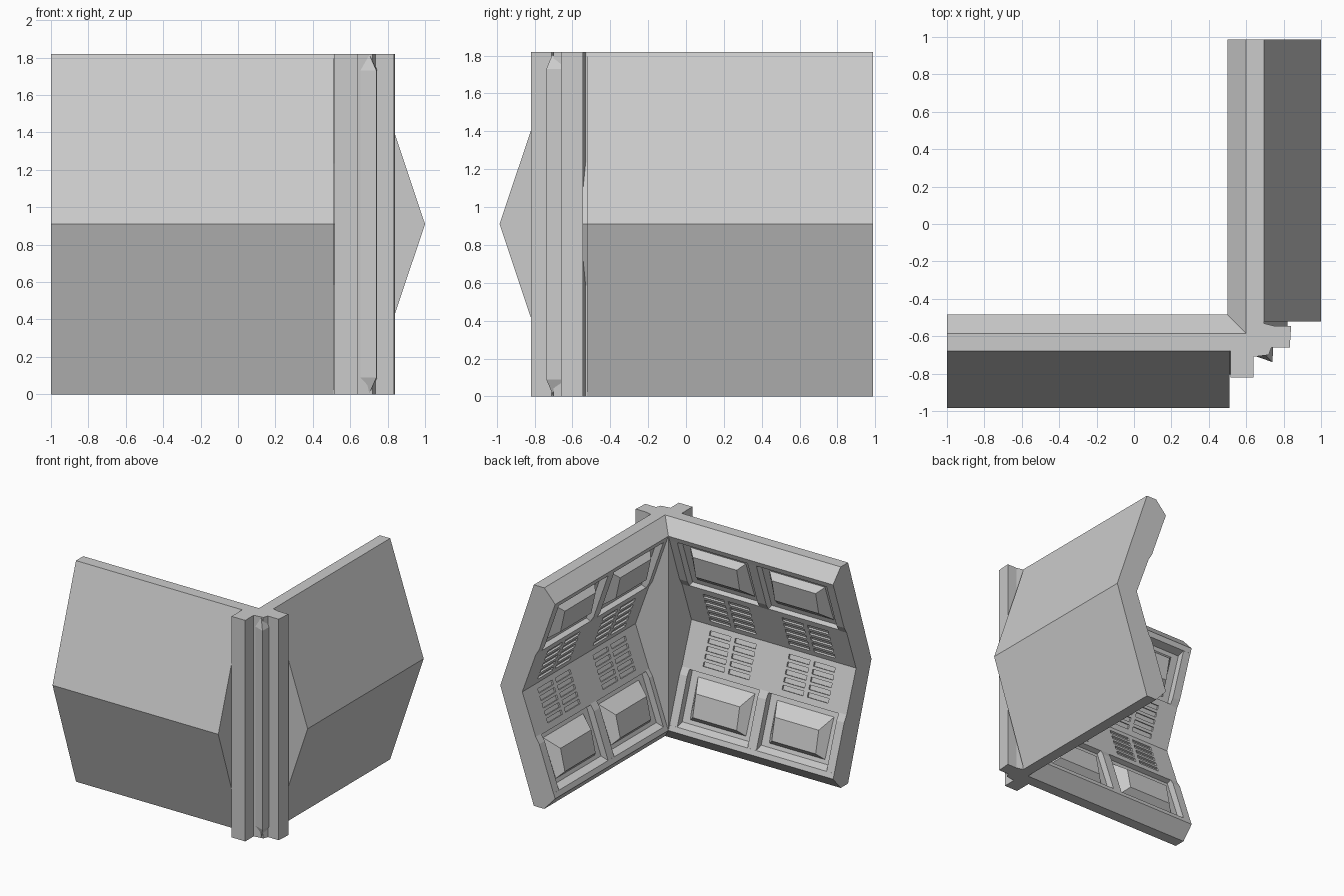
import bpy, bmesh

if "Cube" in bpy.data.objects:
    bpy.data.objects.remove(bpy.data.objects["Cube"])

H = 1.82   # wall height


def wing_point(wing, t, d, z):
    """t runs along the wall toward the corner, d is distance outward."""
    return (t, 0.015 - d, z) if wing == "left" else (d, -t - 0.0125, z)


def loft(bm, rings):
    """Closed solid through rings of points."""
    vs = [[bm.verts.new(p) for p in r] for r in rings]
    n = len(vs[0])
    for a, b in zip(vs, vs[1:]):
        for i in range(n):
            j = (i + 1) % n
            bm.faces.new((a[i], a[j], b[j], b[i]))
    bm.faces.new(vs[0])
    bm.faces.new(vs[-1])


def finish(bm, name):
    bmesh.ops.recalc_face_normals(bm, faces=bm.faces)
    me = bpy.data.meshes.new(name)
    bm.to_mesh(me)
    bm.free()
    ob = bpy.data.objects.new(name, me)
    bpy.context.collection.objects.link(ob)
    return ob


def prism(bm, wing, profile, t0, t1):
    loft(bm, [[wing_point(wing, t, d, z) for d, z in profile] for t in (t0, t1)])


def both_halves(profile):
    """Profile for the lower half, and its mirror for the upper half."""
    return [profile, [(d, H - z) for d, z in profile]]


# lower half of the inner wall: lip, recess, step up to the vent panel
LOWER = [(.695, 0), (.6, 0), (.5, .11), (.515, .15), (.58, .17),
         (.715, .55), (.675, .565)]
SHELL = LOWER + [(.80, H / 2)] + [(d, H - z) for d, z in reversed(LOWER)] + [(1.0, H / 2)]
RIB = [(.512, .14), (.645, .52), (.695, .60), (.80, .60), (.62, .14)]
LIP = [(.5, .11), (.6, 0), (.695, 0), (.695, .11)]
BAYS = (-.61, .11)

for wing, shift in (("left", 0), ("right", -.0275)):
    # chevron wall
    bm = bmesh.new()
    prism(bm, wing, SHELL, -1, .51)
    wall = finish(bm, wing + "_wall")

    # vent slots cut into the middle panels
    bm = bmesh.new()
    for half in (0, 1):
        for bay in BAYS:
            for col in (-.115, .115):
                for row in range(5):
                    z = .74 + (row - 2) * .056
                    d = .675 + .362 * (z - .565)
                    slot = [(d - .03, z - .005), (d + .008, z - .020),
                            (d + .021, z + .013), (d - .018, z + .028)]
                    prism(bm, wing, both_halves(slot)[half],
                          bay + col - .095, bay + col + .095)
    slots = finish(bm, wing + "_slot_cutter")
    slots.hide_render = True
    slots.hide_viewport = True
    cut = wall.modifiers.new("slots", "BOOLEAN")
    cut.operation = "DIFFERENCE"
    cut.solver = "EXACT"
    cut.object = slots

    # upright ribs at the ends and middle of the recesses
    bm = bmesh.new()
    for t0, t1 in ((-1, -.93), (-.29, -.21), (.43, .505)):
        for p in both_halves(RIB):
            prism(bm, wing, p, t0, t1)
    finish(bm, wing + "_ribs")

    # tapered boxes in the recesses
    bm = bmesh.new()
    for bay in BAYS:
        for s in (0, 1):
            rings = []
            for w, lo, hi in ((.275, (.61, .18), (.73, .53)),
                              (.20, (.545, .25), (.585, .43))):
                a, b = [both_halves([q])[s][0] for q in (lo, hi)]
                rings.append([wing_point(wing, bay + i * w, *q)
                              for i, q in ((-1, a), (1, a), (1, b), (-1, b))])
            loft(bm, rings)
    finish(bm, wing + "_boxes")

    # mitred top and bottom lips running into the corner
    bm = bmesh.new()
    for p in both_halves(LIP):
        loft(bm, [[wing_point(wing, .45, d, z) for d, z in p],
                  [wing_point(wing, d + shift, d, z) for d, z in p]])
    finish(bm, wing + "_lips")

    # triangular infill closing the wall end at the corner
    bm = bmesh.new()
    prism(bm, wing, [(.5, .11), (.82, H / 2), (.5, H - .11)], .5 + shift, .535)
    finish(bm, wing + "_corner_infill")


def plan_solid(name, *levels):
    bm = bmesh.new()
    loft(bm, [[(x, y, z) for x, y in pts] for z, pts in levels])
    finish(bm, name)


# solid core of the corner
core = [(.5, -.485), (.69, -.485), (.69, -.675), (.5, -.675)]
plan_solid("corner_core", (.11, core), (H - .11, core))

# outer post with two flanges
post = [(.61, -.60), (.69, -.60), (.69, -.53), (.75, -.545), (.84, -.545),
        (.833, -.66), (.735, -.66), (.72, -.70), (.64, -.71), (.64, -.82),
        (.515, -.82), (.515, -.67), (.61, -.67)]
plan_solid("corner_post", (0, post), (H, post))

# slim fin between the flanges, tapered at both ends
tip = [(.63, -.66), (.70, -.70), (.71, -.65)]
body = [(.63, -.70), (.74, -.738), (.745, -.65)]
plan_solid("corner_fin", (0, tip), (.09, body), (H - .09, body), (H, tip))
